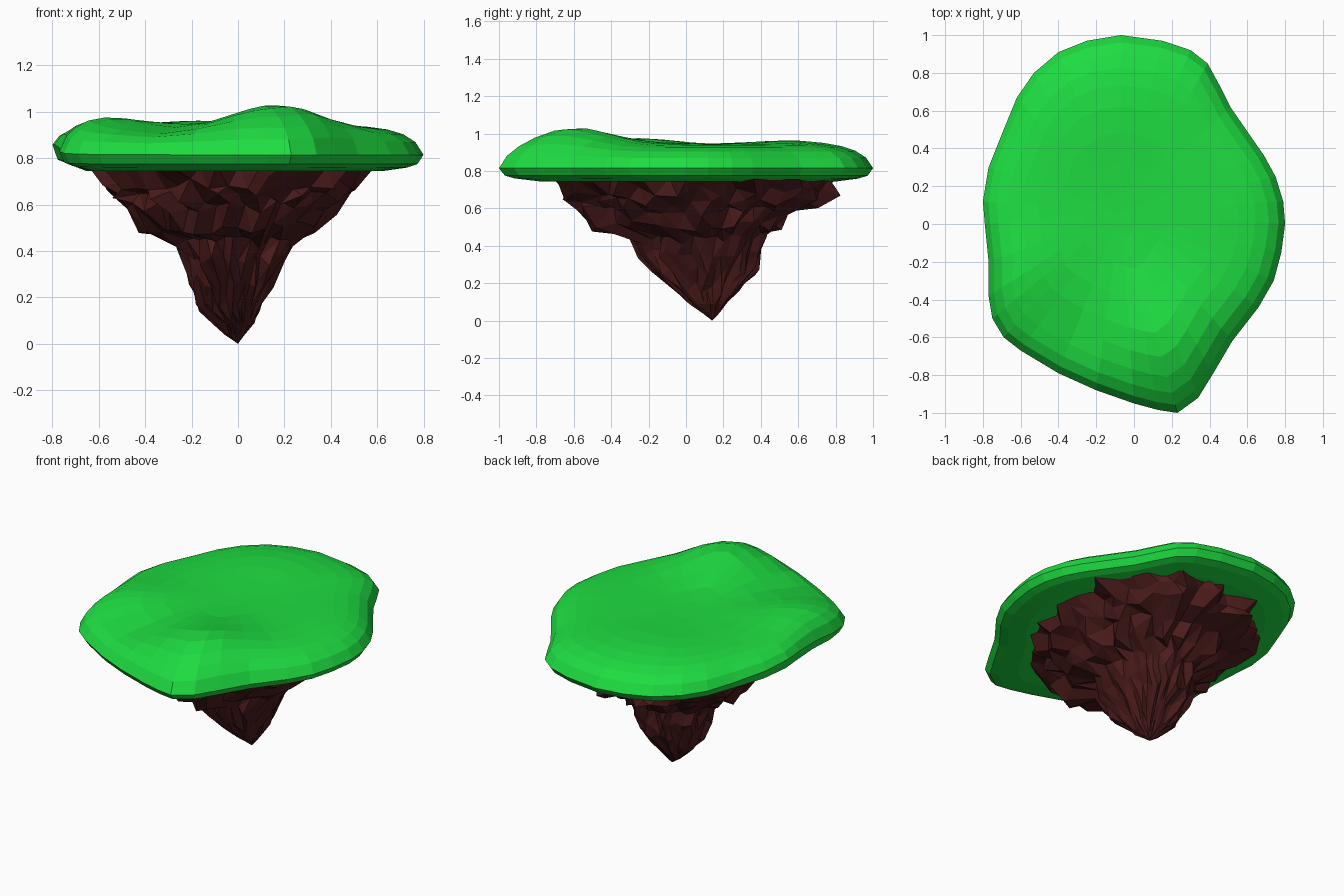
import bpy, bmesh, math, random
from mathutils import Vector

if "Cube" in bpy.data.objects:
    bpy.data.objects.remove(bpy.data.objects["Cube"])

random.seed(7)


def make_object(name, bm, color):
    bmesh.ops.recalc_face_normals(bm, faces=bm.faces)
    mesh = bpy.data.meshes.new(name)
    bm.to_mesh(mesh)
    bm.free()
    mat = bpy.data.materials.new(name + "_color")
    mat.diffuse_color = color
    mat.use_nodes = True
    mat.node_tree.nodes["Principled BSDF"].inputs["Base Color"].default_value = mat.diffuse_color
    mesh.materials.append(mat)
    obj = bpy.data.objects.new(name, mesh)
    bpy.context.collection.objects.link(obj)
    return obj


def loft(bm, rings, start, end):
    """Bridge a list of equal rings and close both ends with fans."""
    n = len(rings[0])
    for a, b in zip(rings, rings[1:]):
        for i in range(n):
            j = (i + 1) % n
            bm.faces.new((a[i], a[j], b[j], b[i]))
    for ring, tip in ((rings[0], start), (rings[-1], end)):
        v = bm.verts.new(tip)
        for i in range(n):
            bm.faces.new((ring[i], ring[(i + 1) % n], v))


# Grass slab: plan outline, counterclockwise from +x
outline = [(.80, 0), (.79, .12), (.75, .25), (.69, .36), (.60, .49), (.51, .62),
           (.45, .74), (.39, .85), (.30, .92), (.15, .97), (-.07, 1), (-.25, .97),
           (-.40, .91), (-.53, .80), (-.62, .67), (-.69, .50), (-.77, .30),
           (-.80, .12), (-.79, 0), (-.77, -.20), (-.77, -.38), (-.75, -.50),
           (-.69, -.60), (-.60, -.67), (-.40, -.79), (-.20, -.88), (0, -.95),
           (.13, -.985), (.23, -1), (.34, -.92), (.42, -.79), (.52, -.62),
           (.66, -.44), (.74, -.30), (.78, -.15)]
center = Vector((-.07, .06))


def bump(x, y, cx, cy, r, height):
    return height * math.exp(-((x - cx) ** 2 + (y - cy) ** 2) / r ** 2)


def hills(x, y):
    return (.945 + bump(x, y, .19, -.62, .30, .095) + bump(x, y, -.64, -.25, .25, .045)
            + bump(x, y, -.15, .60, .3, .02) + bump(x, y, -.30, -.60, .22, -.03))


# (outline scale, share of hill height) for the top, (scale, z) for the underside
top = [(.12, 1), (.28, 1), (.45, 1), (.60, .98), (.72, .93), (.82, .84),
       (.90, .68), (.96, .42), (1, 0)]
under = [(.97, .775), (.92, .76), (.80, .745)]
bm = bmesh.new()
rings = []
for s, f in top:
    ring = []
    for p in outline:
        q = center + (Vector(p) - center) * s
        rim = .815 + bump(q.x, q.y, -.8, .05, .4, .045)
        ring.append(bm.verts.new((q.x, q.y, rim + (hills(q.x, q.y) - rim) * f)))
    rings.append(ring)
for s, z in under:
    ring = []
    for p in outline:
        q = center + (Vector(p) - center) * s
        lift = bump(q.x, q.y, -.8, .05, .4, .02)
        ring.append(bm.verts.new((q.x, q.y, z + lift * (s > .9))))
    rings.append(ring)
loft(bm, rings, (center.x, center.y, hills(*center)), (center.x, center.y, .75))
make_object("grass_top", bm, (.013, .72, .053, 1))

# Rock: extents per level (z, left, right, front, back) around the tip axis
levels = [(.765, .60, .63, .88, .70), (.69, .59, .56, .85, .68), (.63, .55, .49, .79, .63),
          (.585, .48, .43, .74, .47), (.50, .44, .38, .65, .38), (.44, .27, .26, .45, .31),
          (.36, .24, .20, .42, .28), (.27, .21, .15, .33, .25), (.17, .18, .10, .20, .16),
          (.09, .11, .07, .12, .08), (.04, .06, .03, .05, .04)]
N = 40
bm = bmesh.new()
rings = []
ridges = [random.uniform(-.07, .07) for _ in range(N)]
for k, (z, left, right, front, back) in enumerate(levels):
    ring = []
    for i in range(N):
        a = 2 * math.pi * (i + .5 * (k % 2)) / N
        c, s = math.cos(a), math.sin(a)
        rough = .97 + ridges[i] + random.uniform(-.11, .06)
        x = c * (right if c > 0 else left) * rough
        y = .14 + s * (back if s > 0 else front) * rough
        dz = random.uniform(-.03, .03) if 0 < k < 9 else 0
        ring.append(bm.verts.new((x, y, z + dz)))
    rings.append(ring)
loft(bm, rings, (0, .1, .77), (0, .14, 0))
bmesh.ops.triangulate(bm, faces=bm.faces)
make_object("rock_base", bm, (.07, .011, .011, 1))
